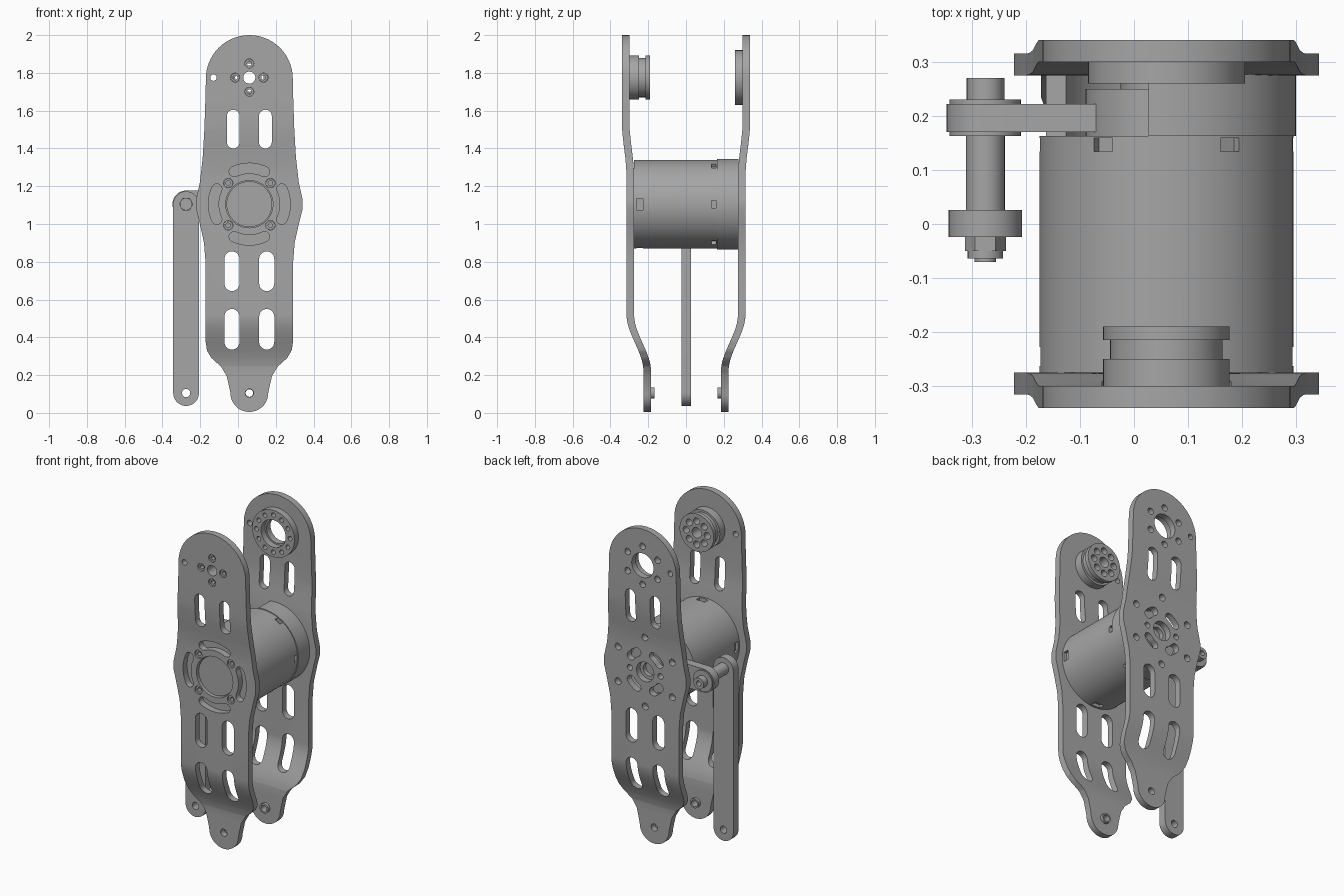
import bpy, bmesh
from math import sin, cos, pi, radians
from mathutils import Vector

cube = bpy.data.objects.get("Cube")
if cube:
    bpy.data.objects.remove(cube)

metal = bpy.data.materials.new("plain grey metal")
metal.use_nodes = True
GREY = (0.38, 0.38, 0.38, 1)
metal.diffuse_color = GREY
metal.node_tree.nodes["Principled BSDF"].inputs["Base Color"].default_value = GREY

CX = 0.06                 # centre line of the leg
AXLE, HIP, KNEE = 1.105, 1.775, 0.105


# 2D loops in the x-z plane
def arc(x, z, r, a0, a1, n):
    return [(x + r * cos(radians(a0 + (a1 - a0) * i / n)),
             z + r * sin(radians(a0 + (a1 - a0) * i / n))) for i in range(n + 1)]


def circle(x, z, r, n=24):
    return arc(x, z, r, 0, 360, n)[:-1]


def capsule(x, z0, z1, r, n=12):
    return arc(x, z1 - r, r, 0, 180, n) + arc(x, z0 + r, r, 180, 360, n)


def arc_slot(x, z, mid, half, a, spread):
    def cap(angle, start):
        px, pz = x + mid * cos(radians(angle)), z + mid * sin(radians(angle))
        return arc(px, pz, half, angle + start, angle + start + 180, 8)
    return (arc(x, z, mid + half, a - spread, a + spread, 12)[:-1] + cap(a + spread, 0)
            + arc(x, z, mid - half, a + spread, a - spread, 12)[1:-1]
            + cap(a - spread, 180)[:-1])


def ring_of(x, z, dist, r, count, start=0):
    step = 2 * pi / count
    return [circle(x + dist * cos(radians(start) + i * step),
                   z + dist * sin(radians(start) + i * step), r, 16) for i in range(count)]


def bend(z):
    """Inward offset of a side plate at height z."""
    def smooth(a, b):
        t = min(1, max(0, (z - a) / (b - a)))
        return t * t * (3 - 2 * t)
    return 0.025 * (1 - smooth(1.25, 1.55)) + 0.09 * (1 - smooth(0.22, 0.52))


def plate(name, loops, y0, y1, bent=0):
    """Fill the first loop, cut the others as holes, extrude from y0 to y1."""
    curve = bpy.data.curves.new(name, 'CURVE')
    curve.dimensions, curve.fill_mode = '2D', 'BOTH'
    curve.extrude = abs(y1 - y0) / 2
    for loop in loops:
        spline = curve.splines.new('POLY')
        spline.points.add(len(loop) - 1)
        for p, (x, z) in zip(spline.points, loop):
            p.co = (x, z, 0, 1)
        spline.use_cyclic_u = True
    temp = bpy.data.objects.new(name + "_outline", curve)
    bm = bmesh.new()
    bm.from_mesh(temp.to_mesh())
    temp.to_mesh_clear()
    bpy.data.objects.remove(temp)
    bmesh.ops.remove_doubles(bm, verts=bm.verts, dist=1e-5)
    if bent:
        cuts = [0.22 + 0.025 * i for i in range(13)] + [1.25 + 0.05 * i for i in range(7)]
        for h in cuts:
            bmesh.ops.bisect_plane(bm, geom=bm.verts[:] + bm.edges[:] + bm.faces[:],
                                   plane_co=(0, h, 0), plane_no=(0, 1, 0))
    for v in bm.verts:
        x, z, d = v.co
        v.co = Vector((x, (y0 + y1) / 2 + d - bent * bend(z), z))
    bmesh.ops.recalc_face_normals(bm, faces=bm.faces)
    mesh = bpy.data.meshes.new(name)
    bm.to_mesh(mesh)
    bm.free()
    obj = bpy.data.objects.new(name, mesh)
    bpy.context.collection.objects.link(obj)
    mesh.materials.append(metal)
    bpy.ops.object.select_all(action='DESELECT')
    obj.select_set(True)
    bpy.context.view_layer.objects.active = obj
    bpy.ops.object.shade_smooth_by_angle(angle=radians(25))
    return obj


def disc(name, x, z, r, y0, y1, hole=0, n=32):
    return plate(name, [circle(x, z, r, n)] + ([circle(x, z, hole, 20)] if hole else []), y0, y1)


# Side plate outline: half widths by height, mirrored about the centre line
side = [(0.105, 0.13), (0.12, 0.195), (0.15, 0.245), (0.2, 0.29), (0.224, 0.33),
        (0.232, 0.38), (0.232, 0.8), (0.24, 0.9), (0.262, 1.0), (0.282, 1.08),
        (0.282, 1.13), (0.262, 1.22), (0.247, 1.35), (0.238, 1.5), (0.232, 1.68)]
outline = ([(CX + w, z) for w, z in side] + arc(CX, 1.77, 0.23, 0, 180, 28)
           + [(CX - w, z) for w, z in reversed(side)] + arc(CX, 0.105, 0.1, 180, 360, 18))
shared = [circle(-0.13, HIP, 0.017), circle(CX, KNEE, 0.022)]
for s in (-1, 1):
    shared += [capsule(CX + s * 0.085, 1.4, 1.605, 0.034),
               capsule(CX + s * 0.092, 0.645, 0.855, 0.04),
               capsule(CX + s * 0.092, 0.335, 0.55, 0.04)]

# Front and rear side plates
front_holes = ([circle(CX, HIP, 0.032), circle(CX, AXLE, 0.125, 48)]
               + ring_of(CX, HIP, 0.075, 0.024, 4) + ring_of(CX, AXLE, 0.158, 0.025, 4, 45)
               + [arc_slot(CX, AXLE, 0.19, 0.027, a, 25) for a in range(0, 360, 90)])
rear_holes = ([circle(CX, HIP, 0.075, 32), circle(CX, AXLE, 0.06, 32)]
              + ring_of(CX, HIP, 0.118, 0.02, 6, 30) + ring_of(CX, AXLE, 0.215, 0.021, 6, 30)
              + ring_of(CX, AXLE, 0.105, 0.018, 2)
              + [arc_slot(CX, AXLE, 0.122, 0.026, a, 13) for a in (50, 130, 230, 310)])
plate("front_side_plate", [outline] + shared + front_holes, -0.34, -0.30, -1)
plate("rear_side_plate", [outline] + shared + rear_holes, 0.30, 0.34, 1)

# Grooved hub inside the front plate, bearing ring inside the rear plate
hub_holes = [circle(CX, HIP, 0.032)] + ring_of(CX, HIP, 0.072, 0.021, 8)
for name, r, y0, y1 in (("hub_base", 0.117, -0.30, -0.25), ("hub_groove", 0.104, -0.25, -0.215),
                        ("hub_flange", 0.117, -0.215, -0.19)):
    plate(name, [circle(CX, HIP, r, 48)] + hub_holes, y0, y1)
plate("bearing_ring", [circle(CX, HIP, 0.145, 48), circle(CX, HIP, 0.085, 32)]
      + ring_of(CX, HIP, 0.115, 0.014, 12), 0.26, 0.30)

# Socket screws in the front plate
for i in range(4):
    a = i * pi / 2
    disc("hub_screw", CX + 0.075 * cos(a), HIP + 0.075 * sin(a), 0.023, -0.33, -0.30, 0.012, 16)
    a += pi / 4
    disc("motor_screw", CX + 0.158 * cos(a), AXLE + 0.158 * sin(a), 0.024, -0.305, -0.27, 0.012, 16)

# Motor drum with notches cut in its wall
motor = disc("motor_body", CX, AXLE, 0.235, -0.275, 0.163, n=96)
disc("motor_front_cap", CX, AXLE, 0.121, -0.298, -0.27, n=48)
bm = bmesh.new()
for y, count, wide, deep in ((0.147, 6, 0.04, 0.025), (-0.245, 4, 0.06, 0.035)):
    for i in range(count):
        a = 2 * pi * i / count
        made = bmesh.ops.create_cube(bm, size=1)["verts"]
        for v in made:
            u, d, t = v.co.x * 0.04 + 0.235, v.co.y * deep, v.co.z * wide
            v.co = (CX + u * cos(a) - t * sin(a), y + d, AXLE + u * sin(a) + t * cos(a))
bmesh.ops.recalc_face_normals(bm, faces=bm.faces)
mesh = bpy.data.meshes.new("notch_cutter")
bm.to_mesh(mesh)
bm.free()
mesh.materials.append(metal)
cutter = bpy.data.objects.new("notch_cutter", mesh)
bpy.context.collection.objects.link(cutter)
cutter.hide_render = True
cutter.hide_set(True)
cut = motor.modifiers.new("notches", 'BOOLEAN')
cut.operation, cut.solver, cut.object = 'DIFFERENCE', 'EXACT', cutter

# Rear housing wall, open on the side where the crank swings out
wall = arc(CX, AXLE, 0.24, -158, 98, 64) + arc(CX, AXLE, 0.2, 98, -158, 64)
plate("rear_housing_wall", [wall], 0.163, 0.278)
disc("output_disc", CX, AXLE, 0.15, 0.16, 0.25, n=48)
disc("output_shaft", CX, AXLE, 0.085, 0.25, 0.278, 0.04, 32)

# Crank arm, link bar and the bolt joining them
PX = -0.275
arm = arc(PX, AXLE, 0.072, 90, 270, 16) + arc(CX - 0.035, AXLE, 0.075, 270, 450, 16)
plate("crank_arm", [arm], 0.17, 0.222)
plate("link_bar", [capsule(PX, 0.037, 1.173, 0.068, 20), circle(PX, KNEE, 0.022)], -0.024, 0.026)
for name, r, y0, y1, n in (("front_washer", 0.066, 0.163, 0.171, 32),
                           ("rear_washer", 0.066, 0.221, 0.23, 32),
                           ("spacer", 0.036, 0.025, 0.164, 32),
                           ("nut", 0.038, -0.05, -0.023, 6),
                           ("lock_nut_collar", 0.033, -0.064, -0.05, 24),
                           ("bolt_tip", 0.02, -0.07, -0.06, 20)):
    disc(name, PX, AXLE, r, y0, y1, n=n)
disc("bolt_head", PX, AXLE, 0.035, 0.228, 0.27, 0.016, 24)

# Threaded inserts at the lower ends
disc("front_insert", CX, KNEE, 0.03, -0.187, -0.167, 0.02, 20)
disc("rear_insert", CX, KNEE, 0.03, 0.167, 0.187, 0.02, 20)
